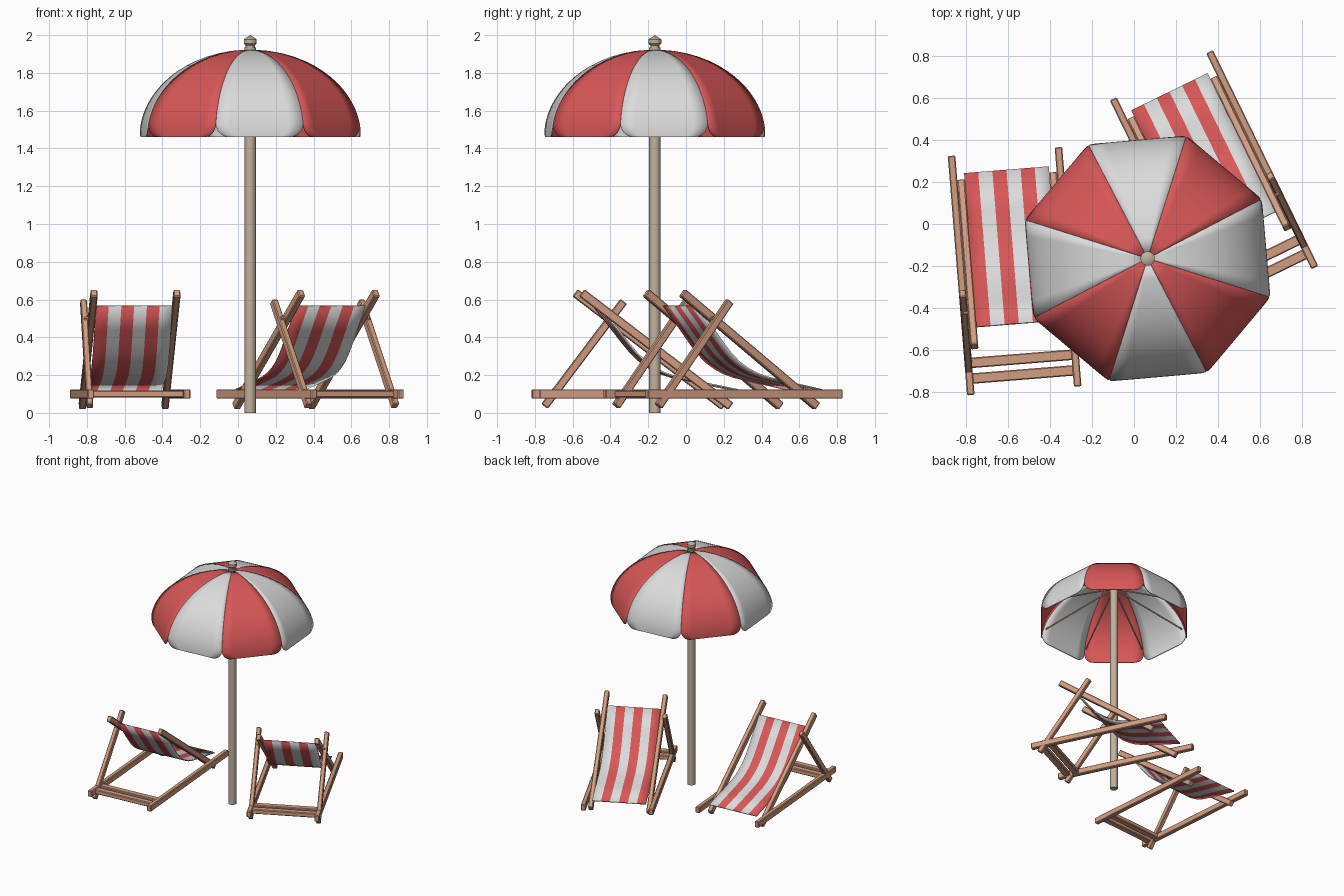
import bpy, bmesh, math
from mathutils import Matrix, Vector

cube = bpy.data.objects.get("Cube")
if cube:
    bpy.data.objects.remove(cube)


def material(name, rgb):
    m = bpy.data.materials.new(name)
    m.use_nodes = True
    m.diffuse_color = (*rgb, 1)
    m.node_tree.nodes["Principled BSDF"].inputs["Base Color"].default_value = (*rgb, 1)
    return m


RED = material("red cloth", (0.69, 0.095, 0.095))
WHITE = material("white cloth", (0.71, 0.71, 0.71))
WOOD = material("warm wood", (0.65, 0.34, 0.22))
POLE = material("pale wood", (0.55, 0.44, 0.34))


def finish(name, bm, mats, place=Matrix(), smooth=False, thick=0, bevel=0):
    """Turn a bmesh into a placed object with optional modifiers."""
    bmesh.ops.recalc_face_normals(bm, faces=bm.faces)
    mesh = bpy.data.meshes.new(name)
    bm.to_mesh(mesh)
    bm.free()
    for m in mats:
        mesh.materials.append(m)
    ob = bpy.data.objects.new(name, mesh)
    bpy.context.collection.objects.link(ob)
    ob.matrix_world = place
    if thick:
        mod = ob.modifiers.new("thickness", 'SOLIDIFY')
        mod.thickness = thick
        mod.offset = 0
    if bevel:
        mod = ob.modifiers.new("soft edges", 'BEVEL')
        mod.width = bevel
        mod.segments = 1
    if smooth:
        bpy.ops.object.select_all(action='DESELECT')
        ob.select_set(True)
        bpy.context.view_layer.objects.active = ob
        bpy.ops.object.shade_smooth_by_angle(angle=math.radians(35))
    return ob


def along(p0, p1):
    """Matrix at the middle of p0-p1 with z along it; also the length."""
    p0, p1 = Vector(p0), Vector(p1)
    d = p1 - p0
    rot = Vector((0, 0, 1)).rotation_difference(d).to_matrix().to_4x4()
    return Matrix.Translation((p0 + p1) / 2) @ rot, d.length


def beam(name, p0, p1, w, h, place):
    m, length = along(p0, p1)
    bm = bmesh.new()
    bmesh.ops.create_cube(bm, size=1, matrix=m @ Matrix.Diagonal((w, h, length, 1)))
    finish(name, bm, [WOOD], place, bevel=0.005)


def rod(name, p0, p1, r, mat, place=Matrix(), sides=8):
    m, length = along(p0, p1)
    bm = bmesh.new()
    bmesh.ops.create_cone(bm, cap_ends=True, segments=sides, radius1=r, radius2=r,
                          depth=length, matrix=m)
    finish(name, bm, [mat], place, smooth=True)


def grid(bm, rows):
    verts = [[bm.verts.new(p) for p in row] for row in rows]
    for a, b in zip(verts, verts[1:]):
        for i in range(len(a) - 1):
            f = bm.faces.new((a[i], a[i + 1], b[i + 1], b[i]))
            f.material_index = i % 2


# Deck chairs: local y points to the sitter's feet
LONG_TOP, LONG_LOW = (-0.345, 0.635), (0.445, 0.035)
SHORT_TOP, SHORT_LOW = (-0.085, 0.59), (-0.505, 0.035)
SLING = [(-0.25, 0.567), (-0.15, 0.44), (-0.1, 0.375), (-0.05, 0.315), (0, 0.268),
         (0.05, 0.235), (0.1, 0.21), (0.16, 0.19), (0.3, 0.16), (0.485, 0.122)]


def chair(label, x, y, degrees, prop_sides):
    place = Matrix.Translation((x, y, 0)) @ Matrix.Rotation(math.radians(degrees), 4, 'Z')
    for side, s in (("right", -1), ("left", 1)):
        tag = f"{label}_{side}"
        beam(tag + "_base_rail", (s * 0.256, -0.573, 0.1), (s * 0.256, 0.573, 0.1), 0.036, 0.05, place)
        beam(tag + "_long_leg", (s * 0.22, *LONG_LOW), (s * 0.22, *LONG_TOP), 0.036, 0.046, place)
        rod(tag + "_foot_pivot", (s * 0.21, 0.36, 0.1), (s * 0.26, 0.36, 0.1), 0.01, WOOD, place)
        if s in prop_sides:
            beam(tag + "_prop_leg", (s * 0.256, *SHORT_LOW), (s * 0.256, *SHORT_TOP), 0.034, 0.042, place)
            rod(tag + "_prop_pivot", (s * 0.21, -0.18, 0.5), (s * 0.26, -0.18, 0.5), 0.01, WOOD, place)
    for i, py in enumerate((-0.42, -0.495)):
        beam(f"{label}_cross_bar_{i + 1}", (-0.25, py, 0.1), (0.25, py, 0.1), 0.036, 0.05, place)
    # Striped sling
    bm = bmesh.new()
    grid(bm, [[(-0.203 + 0.406 * i / 6, py, pz) for i in range(7)] for py, pz in SLING])
    finish(label + "_sling", bm, [RED, WHITE], place, smooth=True, thick=0.008)


chair("first_chair", -0.57, -0.225, 4.6, (-1,))
chair("second_chair", 0.382, 0.195, 26, (-1, 1))

# Parasol pole and finial
PX, PY = 0.065, -0.165
centre = Matrix.Translation((PX, PY, 0))
rod("parasol_pole", (0, 0, 0), (0, 0, 1.935), 0.03, POLE, centre, 20)
bm = bmesh.new()
profile = [(0, 1.92), (0.024, 1.92), (0.024, 1.945), (0.034, 1.955), (0.034, 1.978), (0, 2.0)]
edges = [bm.verts.new((r, 0, z)) for r, z in profile]
geom = edges + [bm.edges.new(p) for p in zip(edges, edges[1:])]
bmesh.ops.spin(bm, geom=geom, axis=(0, 0, 1), cent=(0, 0, 0), angle=math.tau, steps=20)
bmesh.ops.remove_doubles(bm, verts=bm.verts, dist=0.0005)
finish("parasol_finial", bm, [POLE], centre, smooth=True)

# Canopy: eight panels with rounded lower corners, and a strut under each seam
RADIUS, RIM, HEIGHT, CORNER = 0.612, 1.46, 0.46, 0.075
HALF = math.pi / 8
ROWS, COLS = 24, 6
for k in range(8):
    turn = centre @ Matrix.Rotation(math.radians(50 + 45 * k), 4, 'Z')
    bm = bmesh.new()
    rows = []
    for i in range(ROWS + 1):
        t = math.pi / 2 * (1 - (1 - i / ROWS) ** 2) * 0.97 + math.pi / 2 * 0.03
        r, h = RADIUS * math.sin(t), HEIGHT * math.cos(t)
        w = r * math.sin(HALF)
        if h < CORNER:
            w -= CORNER - math.sqrt(CORNER ** 2 - (CORNER - h) ** 2)
        rows.append([(r * math.cos(HALF), w * (2 * c / COLS - 1), RIM + h) for c in range(COLS + 1)])
    grid(bm, rows)
    for f in bm.faces:
        f.material_index = 0
    finish(f"canopy_panel_{k + 1}", bm, [WHITE if k % 2 else RED], turn, smooth=True, thick=0.006)
    seam = turn @ Matrix.Rotation(HALF, 4, 'Z')
    rod(f"canopy_strut_{k + 1}", (0.02, 0, 1.79), (0.575, 0, 1.56), 0.006, POLE, seam, 6)
